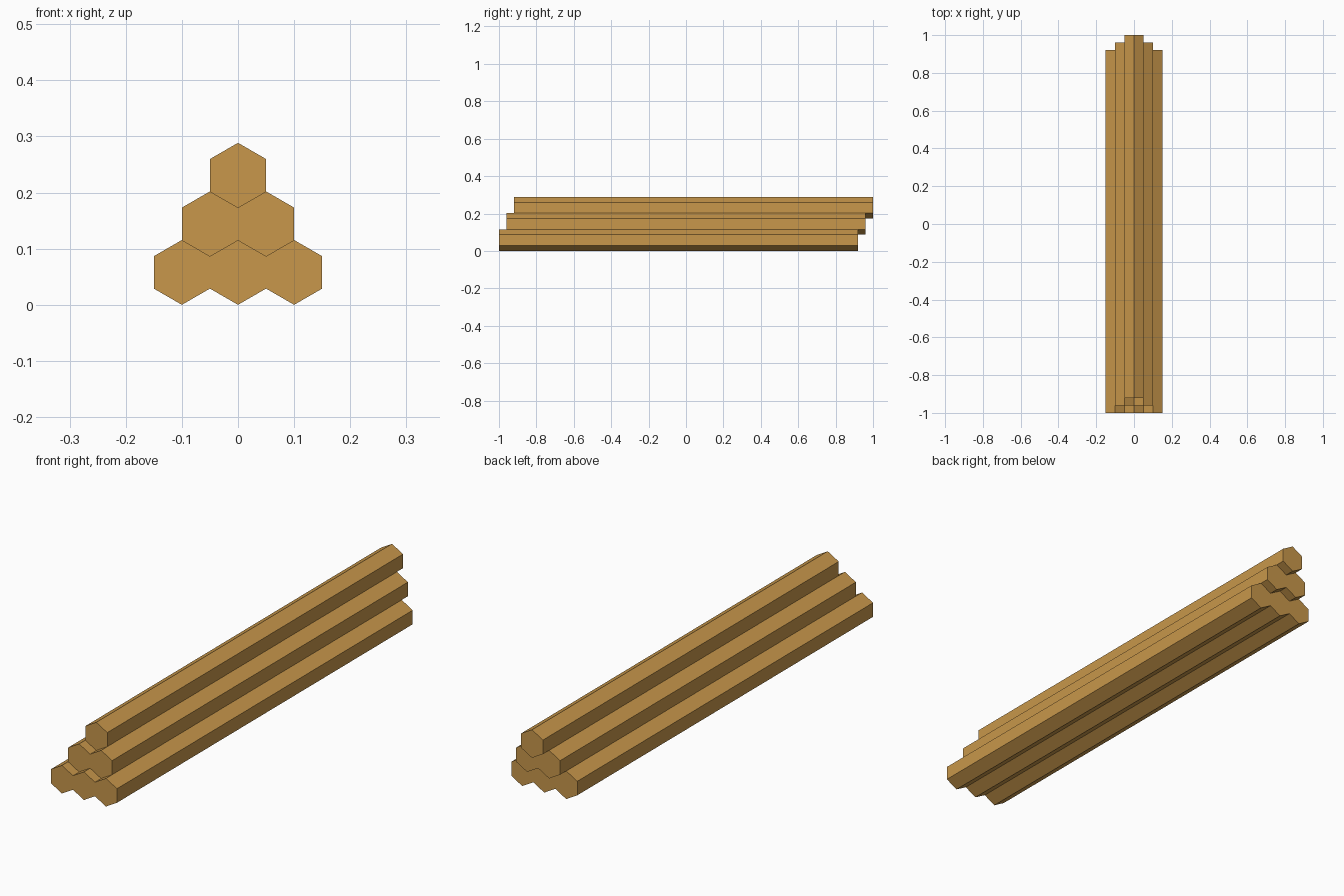
import bpy
from math import pi, sqrt

if "Cube" in bpy.data.objects:
    bpy.data.objects.remove(bpy.data.objects["Cube"])

WIDTH = 0.1                   # flat to flat
RADIUS = WIDTH / sqrt(3)      # corner radius
LENGTH = 1.92
STEP = 0.04                   # each row is shifted back by this much

wood = bpy.data.materials.new("wood")
wood.diffuse_color = (0.58, 0.31, 0.07, 1)
wood.use_nodes = True
wood.node_tree.nodes["Principled BSDF"].inputs["Base Color"].default_value = wood.diffuse_color


def hex_bar(name, x, y, z):
    # Six-sided bar lying along y with a corner pointing up
    bpy.ops.mesh.primitive_cylinder_add(
        vertices=6, radius=RADIUS, depth=LENGTH,
        location=(x, y, z), rotation=(pi / 2, 0, 0))
    bar = bpy.context.object
    bar.name = name
    bar.data.materials.append(wood)
    bpy.ops.object.transform_apply(location=False, rotation=True, scale=False)


# Pyramid stack: three bars, then two, then one
for row in range(3):
    count = 3 - row
    for i in range(count):
        hex_bar(f"bar_row_{row + 1}_{i + 1}",
                (i - (count - 1) / 2) * WIDTH,
                (row - 1) * STEP,
                RADIUS + row * 1.5 * RADIUS)
